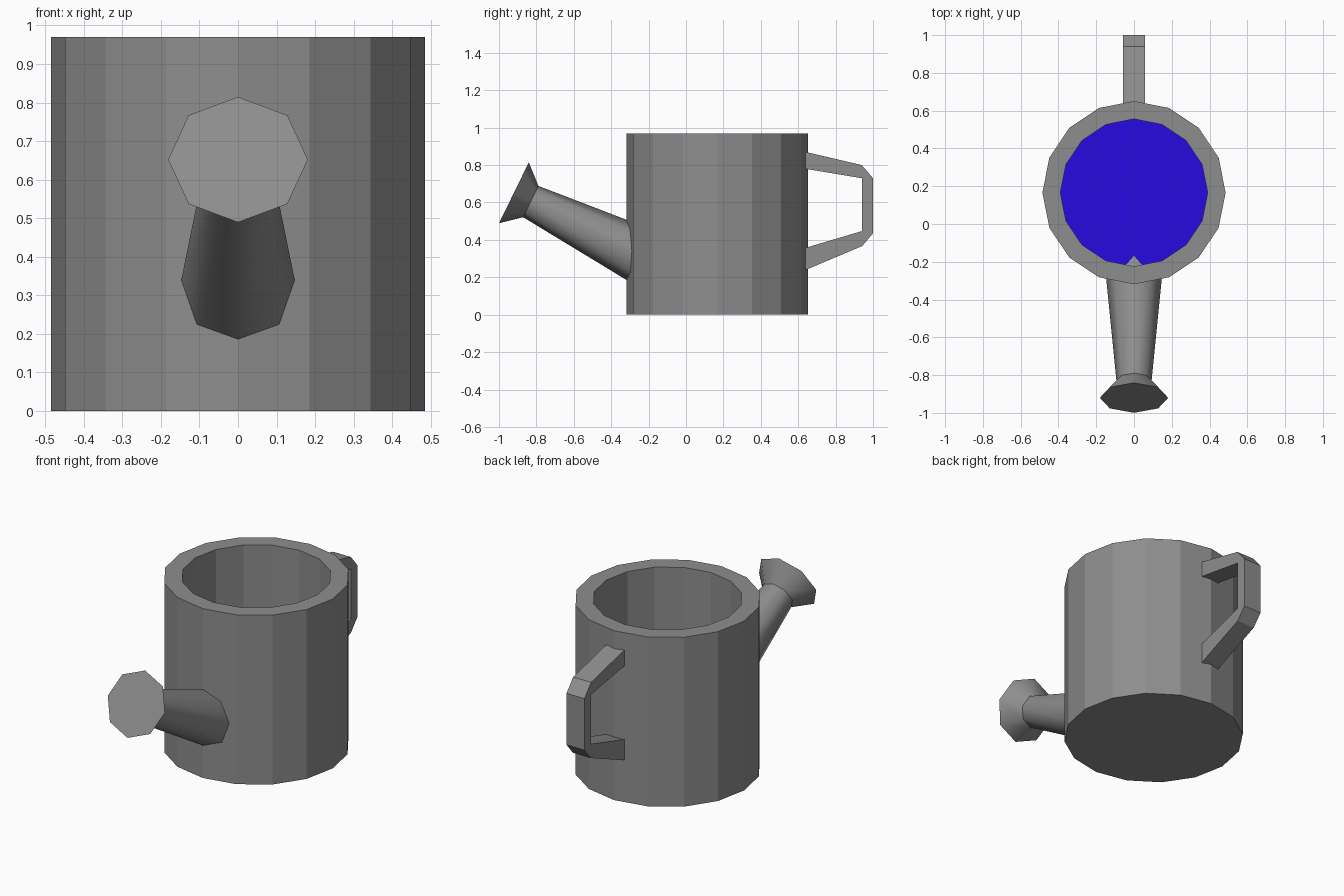
import bpy, bmesh
from math import sin, cos, pi
from mathutils import Vector

if "Cube" in bpy.data.objects:
    bpy.data.objects.remove(bpy.data.objects["Cube"])


def material(name, color):
    mat = bpy.data.materials.new(name)
    mat.diffuse_color = (*color, 1)
    mat.use_nodes = True
    mat.node_tree.nodes["Principled BSDF"].inputs["Base Color"].default_value = mat.diffuse_color
    return mat


metal = material("dark_metal", (0.27, 0.27, 0.27))
blue = material("water_blue", (0.02, 0.003, 0.75))


def finish(name, bm, mat=metal):
    bmesh.ops.recalc_face_normals(bm, faces=bm.faces[:])
    mesh = bpy.data.meshes.new(name)
    bm.to_mesh(mesh)
    bm.free()
    mesh.materials.append(mat)
    bpy.context.collection.objects.link(bpy.data.objects.new(name, mesh))


def skin(name, rings, sides, up, smooth=False):
    """Skin a closed shape through rings of (y, z, radius); up = ring's second axis."""
    bm = bmesh.new()
    up = Vector(up).normalized()
    angles = [2 * pi * i / sides for i in range(sides)]
    loops = []
    for y, z, r in rings:
        c = Vector((0, y, z))
        loops.append([bm.verts.new(c + r * (Vector((cos(a), 0, 0)) + up * sin(a))) for a in angles])
    for a, b in zip(loops, loops[1:]):
        for i in range(sides):
            j = (i + 1) % sides
            bm.faces.new((a[i], a[j], b[j], b[i])).smooth = smooth
    for loop in (loops[0], loops[-1]):
        bm.faces.new(loop)
    # crisp edges around each ring
    for loop in loops:
        for i in range(sides):
            bm.edges.get((loop[i], loop[i - 1])).smooth = False
    finish(name, bm)


R, RI, H, CY = 0.485, 0.39, 0.97, 0.166
WATER = 0.45

# Open body with thick wall
skin("body", [(CY, 0, R), (CY, H, R), (CY, H, RI), (CY, 0.1, RI)], 16, (0, 1, 0))

# Water surface inside
bm = bmesh.new()
bmesh.ops.create_circle(bm, cap_ends=True, segments=16, radius=RI)
bmesh.ops.translate(bm, vec=(0, CY, WATER), verts=bm.verts[:])
for f in bm.faces:
    f.normal_update()
    if f.normal.z < 0:
        f.normal_flip()
mesh = bpy.data.meshes.new("water")
bm.to_mesh(mesh)
bm.free()
mesh.materials.append(blue)
bpy.context.collection.objects.link(bpy.data.objects.new("water", mesh))

# Spout with flared rose, running through the front wall
skin("spout", [(-0.17, 0.281, 0.159), (-0.83, 0.605, 0.093), (-0.92, 0.652, 0.181)],
     8, (0, 0.44, 0.9), smooth=True)

# Handle: flat bracket profile extruded along x
outer = [(0.62, 0.875), (0.94, 0.80), (1.0, 0.73), (1.0, 0.435), (0.942, 0.367), (0.62, 0.231)]
inner = [(0.62, 0.783), (0.94, 0.73), (0.94, 0.73), (0.94, 0.447), (0.94, 0.447), (0.62, 0.352)]
bm = bmesh.new()
made = {}


def vert(p):
    if p not in made:
        made[p] = bm.verts.new((-0.057, *p))
    return made[p]


for i in range(5):
    quad = [outer[i], outer[i + 1], inner[i + 1], inner[i]]
    bm.faces.new([vert(p) for p in dict.fromkeys(quad)])
ext = bmesh.ops.extrude_face_region(bm, geom=bm.faces[:], use_keep_orig=True)
bmesh.ops.translate(bm, vec=(0.114, 0, 0), verts=[v for v in ext["geom"] if isinstance(v, bmesh.types.BMVert)])
finish("handle", bm)
